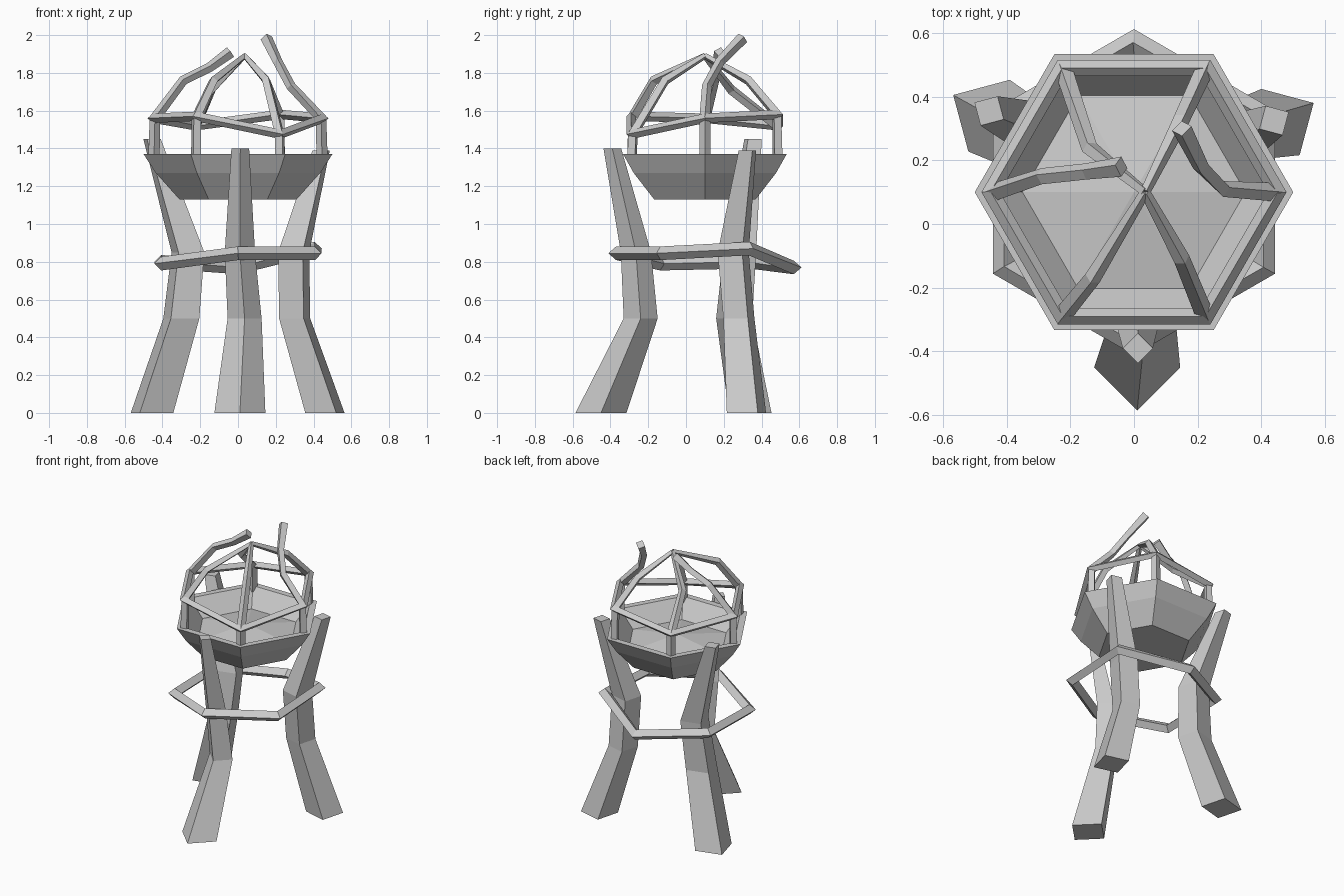
import bpy, bmesh
from math import cos, sin, pi, radians
from mathutils import Vector

if "Cube" in bpy.data.objects:
    bpy.data.objects.remove(bpy.data.objects["Cube"])

CENTRE = Vector((0, 0.1, 0))
UP = Vector((0, 0, 1))

metal = bpy.data.materials.new("plain_grey")
metal.use_nodes = True
GREY = (0.6, 0.6, 0.6, 1)
metal.diffuse_color = GREY
metal.node_tree.nodes["Principled BSDF"].inputs["Base Color"].default_value = GREY


def polar(radius, degrees, z):
    a = radians(degrees)
    return CENTRE + Vector((radius * cos(a), radius * sin(a), z))


def finish(name, bm):
    bmesh.ops.recalc_face_normals(bm, faces=bm.faces)
    mesh = bpy.data.meshes.new(name)
    bm.to_mesh(mesh)
    bm.free()
    mesh.materials.append(metal)
    obj = bpy.data.objects.new(name, mesh)
    bpy.context.collection.objects.link(obj)
    return obj


def loft(bm, loops, closed=False):
    """Join successive vertex loops with quads."""
    pairs = list(zip(loops, loops[1:]))
    if closed:
        pairs.append((loops[-1], loops[0]))
    for a, b in pairs:
        n = len(a)
        for i in range(n):
            j = (i + 1) % n
            bm.faces.new((a[i], a[j], b[j], b[i]))


def beam(name, points, radii, closed=False, outward=None, level=False):
    """Sweep a four-sided diamond section along a path."""
    pts = [Vector(p) for p in points]
    n = len(pts)
    bm = bmesh.new()
    loops = []
    for i, p in enumerate(pts):
        before = pts[i - 1] if closed or i else p
        after = pts[(i + 1) % n] if closed or i < n - 1 else p
        d1, d2 = (p - before).normalized(), (after - p).normalized()
        t = UP if level else (d1 + d2).normalized()
        miter = 1.0
        if d1.length and d2.length and not level:
            miter = 1 / max(0.75, t.dot(d1))
        ref = outward if outward else UP
        side = t.cross(ref).normalized()
        out = side.cross(t).normalized()
        grow = miter if closed else 1
        loops.append([bm.verts.new(p + radii[i] * v)
                      for v in (out, side * grow, -out, -side * grow)])
    loft(bm, loops, closed)
    if not closed:
        bm.faces.new(loops[0])
        bm.faces.new(loops[-1])
    return finish(name, bm)


# Legs: kinked, tapering, ridge facing outward
LEGS = {
    "front_leg": (-90, [(0.01, -0.45, 0), (0.035, -0.24, 0.5), (0.01, -0.265, 0.85), (0.012, -0.39, 1.4)],
                  (0.135, 0.09, 0.08, 0.047)),
    "left_back_leg": (30, [(0.46, 0.32, 0), (0.3, 0.28, 0.5), (0.295, 0.25, 0.85), (0.44, 0.325, 1.39)],
                      (0.12, 0.095, 0.095, 0.053)),
    "right_back_leg": (150, [(-0.455, 0.34, 0), (-0.3, 0.255, 0.5), (-0.265, 0.285, 0.85), (-0.455, 0.355, 1.45)],
                       (0.13, 0.11, 0.1, 0.053)),
}
for name, (angle, path, radii) in LEGS.items():
    direction = polar(1, angle, 0) - CENTRE
    beam(name, path, radii, outward=direction, level=True)

# Loose hexagonal band around the legs
BAND_Z = (0.87, 0.77, 0.8, 0.79, 0.845, 0.845)
beam("leg_band", [polar(0.47, 30 + 60 * i, z) for i, z in enumerate(BAND_Z)],
     [0.036] * 6, closed=True)

# Six-sided bowl with a low heap inside
bm = bmesh.new()
PROFILE = ((0.31, 1.13), (0.435, 1.27), (0.5, 1.37), (0.45, 1.37), (0.35, 1.25))
loops = [[bm.verts.new(polar(r, 60 * i, z)) for i in range(6)] for r, z in PROFILE]
loft(bm, loops)
bm.faces.new(loops[0])
peak = bm.verts.new(polar(0, 0, 1.31))
for i in range(6):
    bm.faces.new((loops[-1][i], loops[-1][(i + 1) % 6], peak))
finish("bowl", bm)

# Uneven hoop of the cage
HOOP_Z = (1.56, 1.58, 1.52, 1.56, 1.57, 1.475)
beam("cage_hoop", [polar(0.45, 60 * i, z) for i, z in enumerate(HOOP_Z)],
     [0.025] * 6, closed=True)

# Cage ribs: four meet at the peak, the two side ones are broken
PEAK = (0.035, 0.1, 1.89)
RIB_TOPS = (
    [(0.28, 0.11, 1.73), (0.21, 0.18, 1.86), (0.15, 0.3, 1.985)],
    [(0.15, 0.33, 1.76), PEAK],
    [(-0.14, 0.24, 1.71), PEAK],
    [(-0.29, 0.15, 1.76), (-0.15, 0.165, 1.83), (-0.04, 0.18, 1.91)],
    [(-0.13, -0.17, 1.76), PEAK],
    [(0.15, -0.11, 1.76), PEAK],
)
for i, top in enumerate(RIB_TOPS):
    path = [polar(0.445, 60 * i, 1.34), polar(0.44, 60 * i, HOOP_Z[i])] + top
    broken = len(top) == 3
    radii = [0.03, 0.029, 0.026] + ([0.026, 0.032] if broken else [0.016])
    beam(f"cage_rib_{i + 1}", path, radii, outward=polar(1, 60 * i, 0) - CENTRE)
